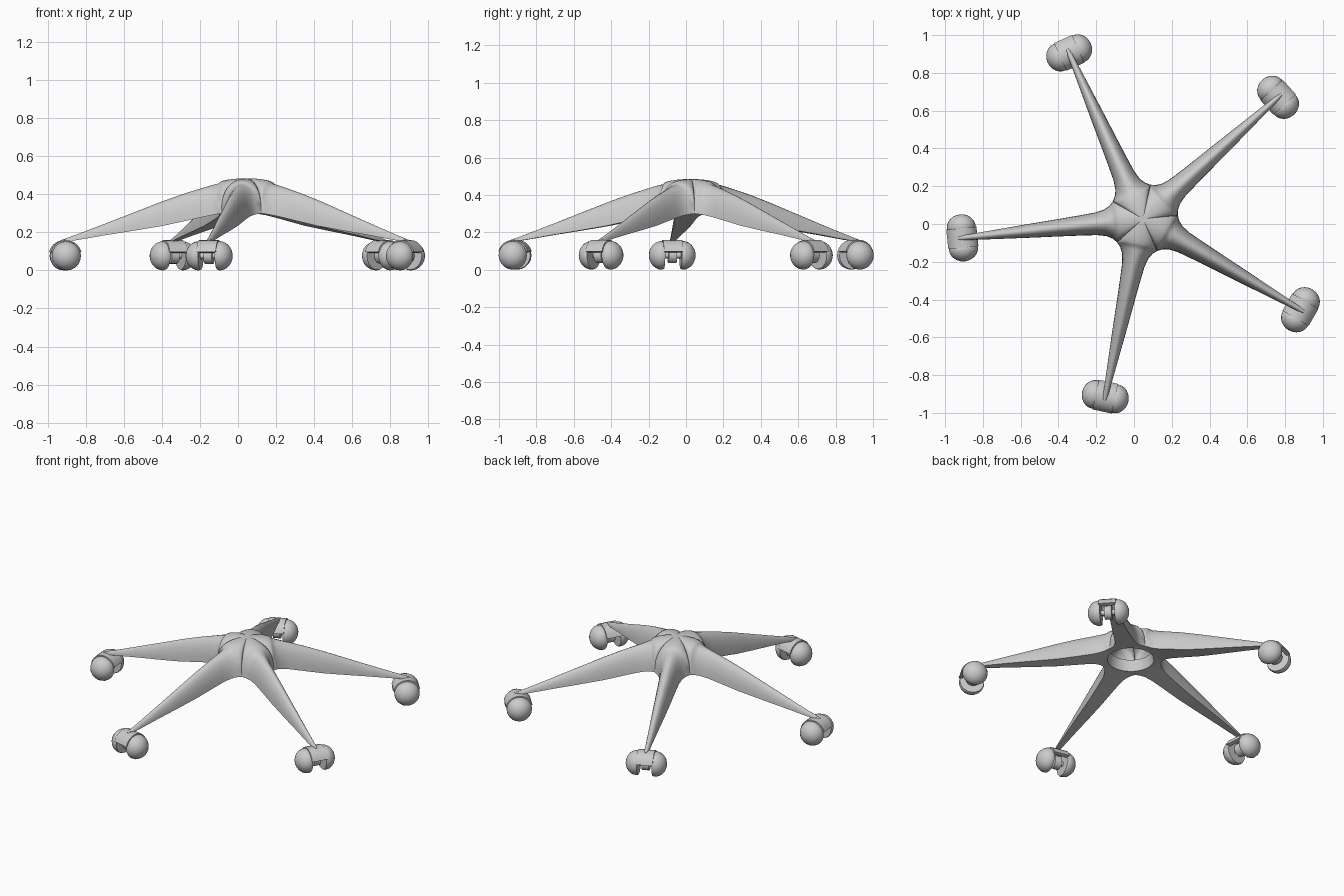
import bpy, bmesh, math
from mathutils import Matrix, Vector

if "Cube" in bpy.data.objects:
    bpy.data.objects.remove(bpy.data.objects["Cube"])

CENTRE = Vector((0.048, 0.027, 0))
ANGLES = [math.radians(42 + 72 * k) for k in range(5)]
APEX = 0.485
N = 12


def finish(bm, name, matrix=Matrix.Identity(4), angle=40):
    bmesh.ops.recalc_face_normals(bm, faces=bm.faces)
    me = bpy.data.meshes.new(name)
    bm.to_mesh(me)
    bm.free()
    ob = bpy.data.objects.new(name, me)
    bpy.context.collection.objects.link(ob)
    ob.matrix_world = matrix
    bpy.ops.object.select_all(action='DESELECT')
    ob.select_set(True)
    bpy.context.view_layer.objects.active = ob
    bpy.ops.object.shade_smooth_by_angle(angle=math.radians(angle))
    return ob


def bridge(bm, a, b):
    for i in range(len(a) - 1):
        bm.faces.new((a[i], a[i + 1], b[i + 1], b[i]))


# Star base: distance along arm, half width, bottom z, top z
STATIONS = [(0.150, 0.109, 0.300, 0.458), (0.170, 0.088, 0.296, 0.453),
            (0.200, 0.071, 0.290, 0.445), (0.250, 0.060, 0.279, 0.430),
            (0.340, 0.053, 0.259, 0.402), (0.450, 0.046, 0.235, 0.363),
            (0.600, 0.037, 0.210, 0.305), (0.750, 0.027, 0.186, 0.247),
            (0.900, 0.017, 0.160, 0.190), (0.970, 0.013, 0.150, 0.165),
            (0.985, 0.008, 0.151, 0.160)]
bm = bmesh.new()
for ang in ANGLES:
    rot = Matrix.Rotation(ang, 3, 'Z')

    def row(pts):
        return [bm.verts.new(rot @ Vector(p)) for p in pts]

    def arch(s, w, zb, zt):
        return [(s, w * math.cos(math.pi * i / N), zb + (zt - zb) * math.sin(math.pi * i / N))
                for i in range(N + 1)]

    # arm top and underside
    tops = [row(arch(*st)) for st in STATIONS]
    for a, b in zip(tops, tops[1:]):
        bridge(bm, a, b)
        bm.faces.new((a[0], b[0], b[-1], a[-1]))
    bm.faces.new(tops[-1])
    # hub dome wedge
    edge = arch(*STATIONS[0])
    prev = tops[0]
    for f in (0.96, 0.88, 0.75, 0.55, 0.3):
        h = math.sqrt(1 - f * f)
        cur = row([(x * f, y * f, z + (APEX - z) * h) for x, y, z in edge])
        bridge(bm, prev, cur)
        prev = cur
    tip = bm.verts.new((0, 0, APEX))
    for i in range(N):
        bm.faces.new((prev[i], prev[i + 1], tip))
    # rim around the open hub underside
    arc = [math.radians(36 - 12 * i) for i in range(7)]
    outer = row([(0.15, 0.15 * math.tan(t), 0.300) for t in arc])
    inner = row([(0.14 * math.cos(t), 0.14 * math.sin(t), 0.300) for t in arc])
    upper = row([(0.125 * math.cos(t), 0.125 * math.sin(t), 0.37) for t in arc])
    bridge(bm, outer, inner)
    bridge(bm, inner, upper)
bmesh.ops.remove_doubles(bm, verts=bm.verts, dist=0.0008)
finish(bm, "star_base", Matrix.Translation(CENTRE), 45)


def lathe(bm, profile, segs=20):
    """Spin (offset, radius) pairs about the local Y axis."""
    verts = [bm.verts.new((r, o, 0)) for o, r in profile]
    edges = [bm.edges.new(p) for p in zip(verts, verts[1:])]
    bmesh.ops.spin(bm, geom=verts + edges, axis=(0, 1, 0), cent=(0, 0, 0),
                   steps=segs, angle=math.tau)
    bmesh.ops.remove_doubles(bm, verts=bm.verts, dist=0.0003)


def place(ang):
    pos = CENTRE + Vector((0.962 * math.cos(ang), 0.962 * math.sin(ang), 0.077))
    return Matrix.Translation(pos) @ Matrix.Rotation(ang, 4, 'Z')


for k, ang in enumerate(ANGLES, 1):
    m = place(ang)
    # domed twin wheels
    for side, label in ((1, "left"), (-1, "right")):
        bm = bmesh.new()
        dome = [(side * (0.056 + 0.069 * math.sin(t)), 0.077 * math.cos(t))
                for t in [math.pi / 2 * i / 6 for i in range(7)]]
        lathe(bm, [(side * 0.045, 0), (side * 0.045, 0.073)] + dome)
        finish(bm, f"caster_{k}_wheel_{label}", m)

    # axle and central body
    bm = bmesh.new()
    lathe(bm, [(-0.05, 0), (-0.05, 0.016), (-0.022, 0.016), (-0.022, 0.042),
               (0.022, 0.042), (0.022, 0.016), (0.05, 0.016), (0.05, 0)])
    finish(bm, f"caster_{k}_axle", m)

    # curved hood over the wheels
    bm = bmesh.new()
    rings = []
    for i in range(11):
        t = math.radians(15 + 150 * i / 10)
        rings.append([bm.verts.new((r * math.cos(t), y, r * math.sin(t)))
                      for r, y in ((0.083, -0.052), (0.083, 0.052), (0.06, 0.052), (0.06, -0.052))])
    for a, b in zip(rings, rings[1:]):
        bridge(bm, a + a[:1], b + b[:1])
    bm.faces.new(rings[0])
    bm.faces.new(rings[-1])
    finish(bm, f"caster_{k}_hood", m)

    # stem into the arm tip
    bm = bmesh.new()
    bmesh.ops.create_cone(bm, cap_ends=True, segments=12, radius1=0.014, radius2=0.012,
                          depth=0.07, matrix=Matrix.Translation((0, 0, 0.05)))
    finish(bm, f"caster_{k}_stem", m)
